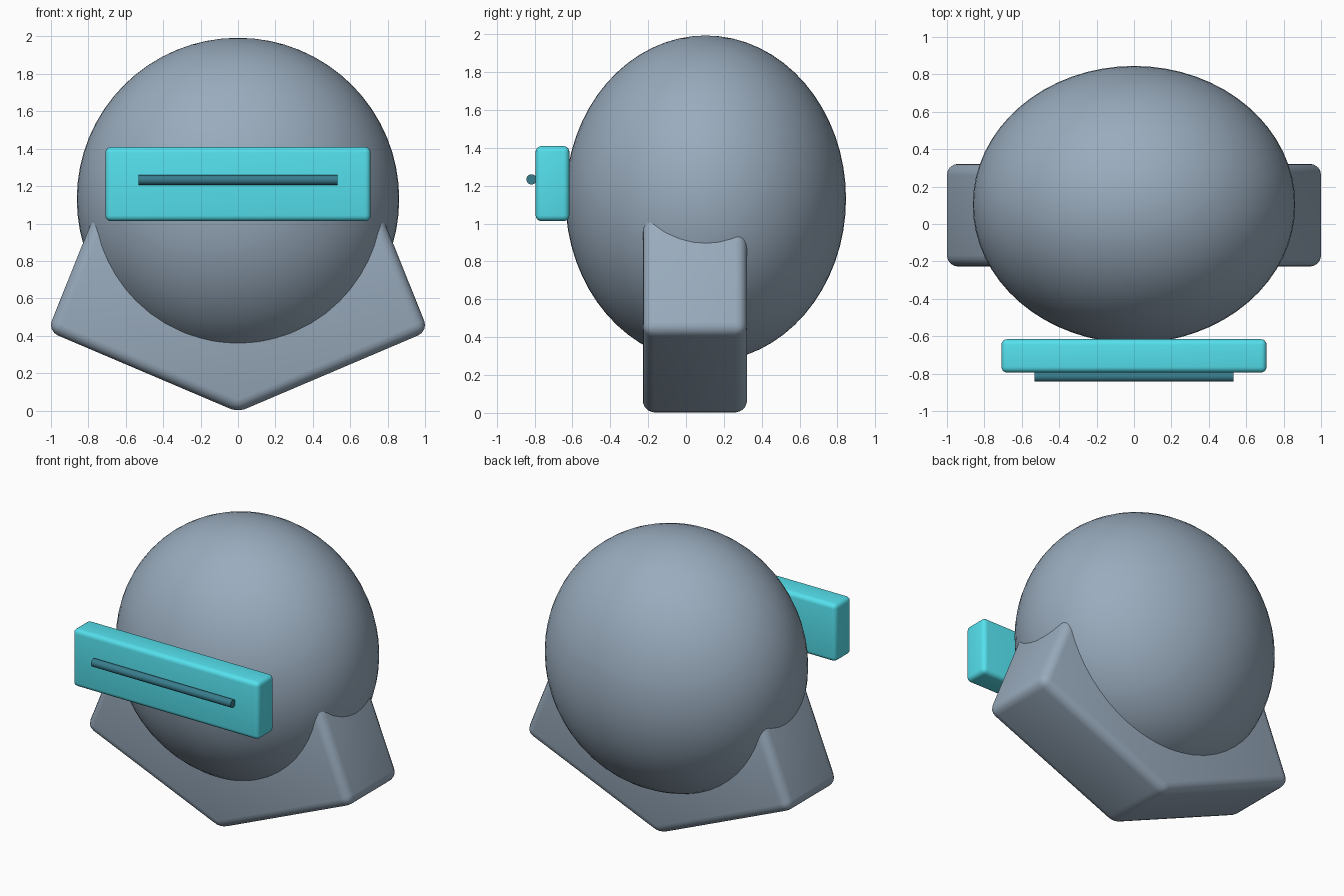
import bpy, bmesh, math

if "Cube" in bpy.data.objects:
    bpy.data.objects.remove(bpy.data.objects["Cube"])


def material(name, color):
    m = bpy.data.materials.new(name)
    m.diffuse_color = color
    m.use_nodes = True
    m.node_tree.nodes["Principled BSDF"].inputs["Base Color"].default_value = m.diffuse_color
    return m


def finish(obj, name, mat, bevel=0):
    """Name the part, apply scale, round its edges and shade it smooth."""
    obj.name = name
    bpy.context.view_layer.objects.active = obj
    obj.select_set(True)
    bpy.ops.object.transform_apply(location=False, rotation=False, scale=True)
    if bevel:
        mod = obj.modifiers.new("round_edges", 'BEVEL')
        mod.width = bevel
        mod.segments = 4
        bpy.ops.object.modifier_apply(modifier=mod.name)
    bpy.ops.object.shade_smooth_by_angle(angle=math.radians(35))
    obj.data.materials.append(mat)
    obj.select_set(False)


slate = material("slate", (0.32, 0.41, 0.51, 1))
cyan = material("cyan", (0.09, 0.75, 0.85, 1))
teal = material("dark_teal", (0.04, 0.20, 0.26, 1))

# Rounded head
bpy.ops.mesh.primitive_uv_sphere_add(segments=64, ring_count=32, location=(0, 0.104, 1.131))
head = bpy.context.object
head.scale = (0.862, 0.741, 0.862)
finish(head, "head", slate)

# V-shaped collar: mirrored profile extruded front to back, top buried in the head
half = [(1.018, 0.425), (0.708, 1.195)]
profile = [(0, -0.008)] + half + [(-x, z) for x, z in reversed(half)]
bm = bmesh.new()
face = bm.faces.new([bm.verts.new((x, -0.228, z)) for x, z in profile])
ext = bmesh.ops.extrude_face_region(bm, geom=[face])
bmesh.ops.translate(bm, vec=(0, 0.55, 0),
                    verts=[v for v in ext["geom"] if isinstance(v, bmesh.types.BMVert)])
bmesh.ops.recalc_face_normals(bm, faces=bm.faces)
mesh = bpy.data.meshes.new("collar")
bm.to_mesh(mesh)
bm.free()
collar = bpy.data.objects.new("collar", mesh)
bpy.context.collection.objects.link(collar)
finish(collar, "collar", slate, 0.06)

# Visor block
bpy.ops.mesh.primitive_cube_add(size=1, location=(0, -0.705, 1.211))
visor = bpy.context.object
visor.scale = (1.418, 0.178, 0.396)
finish(visor, "visor", cyan, 0.03)

# Thin rod across the visor front
bpy.ops.mesh.primitive_cylinder_add(vertices=24, radius=0.027, depth=1.066,
                                    location=(0, -0.816, 1.233),
                                    rotation=(0, math.pi / 2, 0))
finish(bpy.context.object, "visor_rod", teal)
